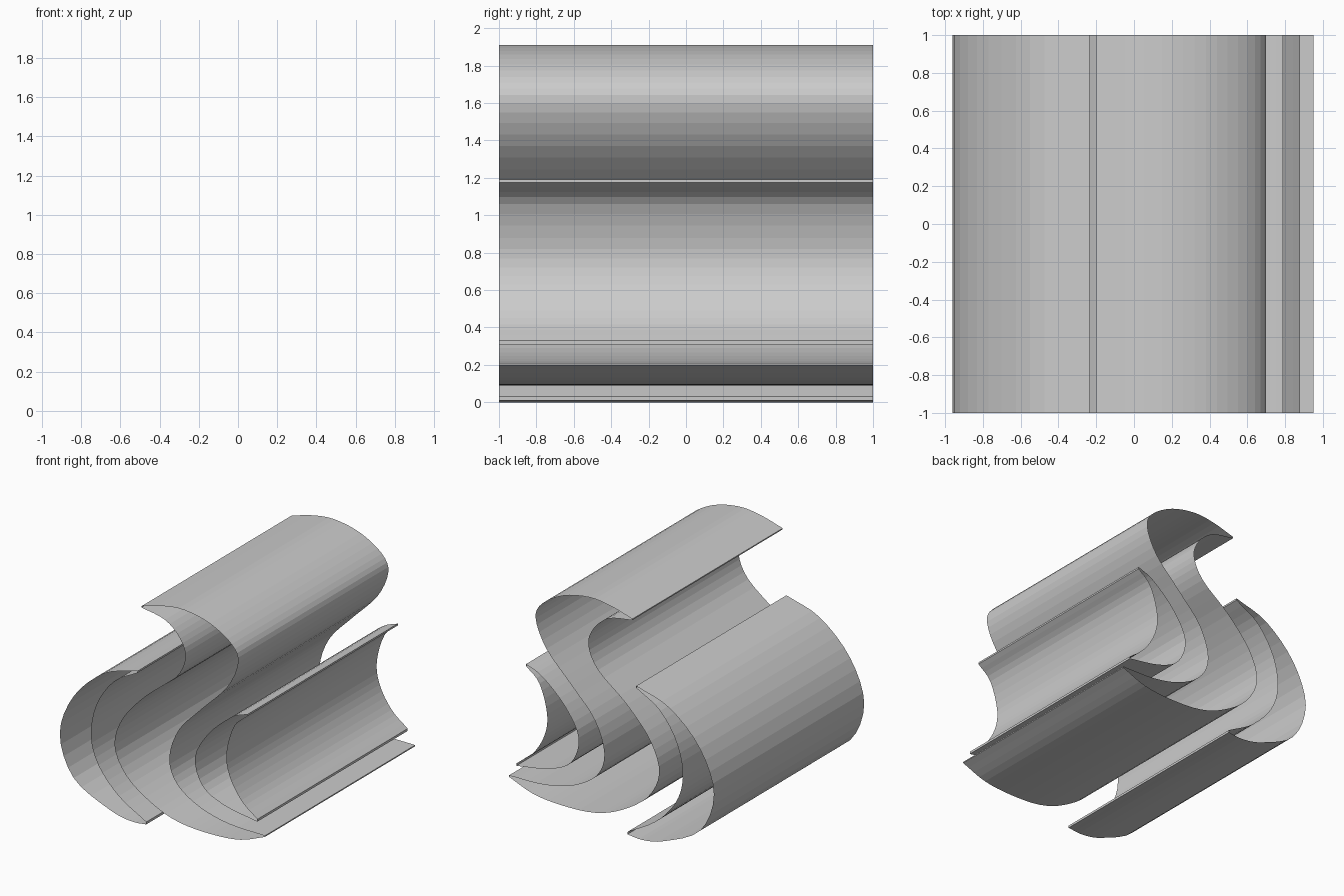
import bpy
import bmesh
from mathutils import Vector

default = bpy.data.objects.get("Cube")
if default:
    bpy.data.objects.remove(default, do_unlink=True)

DEPTH = 2.0
STEPS = 4


def smooth_path(points, steps=STEPS):
    """Catmull-Rom curve through the points, with sharp ends."""
    pts = [Vector(p) for p in points]
    padded = [2 * pts[0] - pts[1]] + pts + [2 * pts[-1] - pts[-2]]
    path = []
    for a, b, c, d in zip(padded, padded[1:], padded[2:], padded[3:]):
        for i in range(steps):
            t = i / steps
            path.append(0.5 * (2 * b + (c - a) * t
                               + (2 * a - 5 * b + 4 * c - d) * t ** 2
                               + (3 * b - a - 3 * c + d) * t ** 3))
    path.append(pts[-1])
    return path


def open_extrusion(name, first_side, second_side):
    """Closed outline swept along y, with both ends left open."""
    outline = smooth_path(first_side) + smooth_path(second_side)
    bm = bmesh.new()
    front, back = [[bm.verts.new((p.x, y, p.y)) for p in outline]
                   for y in (-DEPTH / 2, DEPTH / 2)]
    for i in range(len(outline)):
        j = (i + 1) % len(outline)
        bm.faces.new((front[i], back[i], back[j], front[j]))
    # Keep the outside of the sweep facing outward
    area = sum(p.x * q.y - q.x * p.y
               for p, q in zip(outline, outline[1:] + outline[:1]))
    if area > 0:
        bmesh.ops.reverse_faces(bm, faces=bm.faces[:])
    bm.normal_update()
    mesh = bpy.data.meshes.new(name)
    bm.to_mesh(mesh)
    bm.free()
    obj = bpy.data.objects.new(name, mesh)
    bpy.context.collection.objects.link(obj)
    return obj


# Central S-shaped ribbon: right-hand side down, left-hand side back up
open_extrusion(
    "central_wave",
    [(-.2, 1.835), (0, 1.89), (.2, 1.91), (.44, 1.86), (.64, 1.74),
     (.7, 1.6), (.6, 1.37), (.36, 1.12), (.15, .89), (.06, .63),
     (.13, .43), (.34, .29), (.62, .22), (.95, .21)],
    [(.95, .2), (.72, .115), (.45, .09), (.15, .11), (-.1, .2),
     (-.34, .37), (-.45, .6), (-.37, .85), (-.15, 1.1), (.12, 1.32),
     (.21, 1.51), (.16, 1.66), (.02, 1.78), (-.2, 1.825)])

# Large crescent on the -x side
open_extrusion(
    "large_crescent",
    [(-.235, 1.28), (-.55, 1.175), (-.83, .91), (-.96, .56),
     (-.83, .22), (-.5, .045), (-.3, 0), (-.155, .01)],
    [(-.155, .03), (-.41, .18), (-.6, .39), (-.67, .62),
     (-.62, .89), (-.46, 1.13), (-.235, 1.265)])

# Small crescent nested in the lower hollow on the +x side
open_extrusion(
    "small_crescent",
    [(.79, 1.19), (.64, 1.125), (.43, .935), (.3, .7),
     (.37, .475), (.575, .365), (.88, .31)],
    [(.88, .33), (.73, .45), (.62, .63), (.593, .82),
     (.665, 1.06), (.79, 1.175)])
